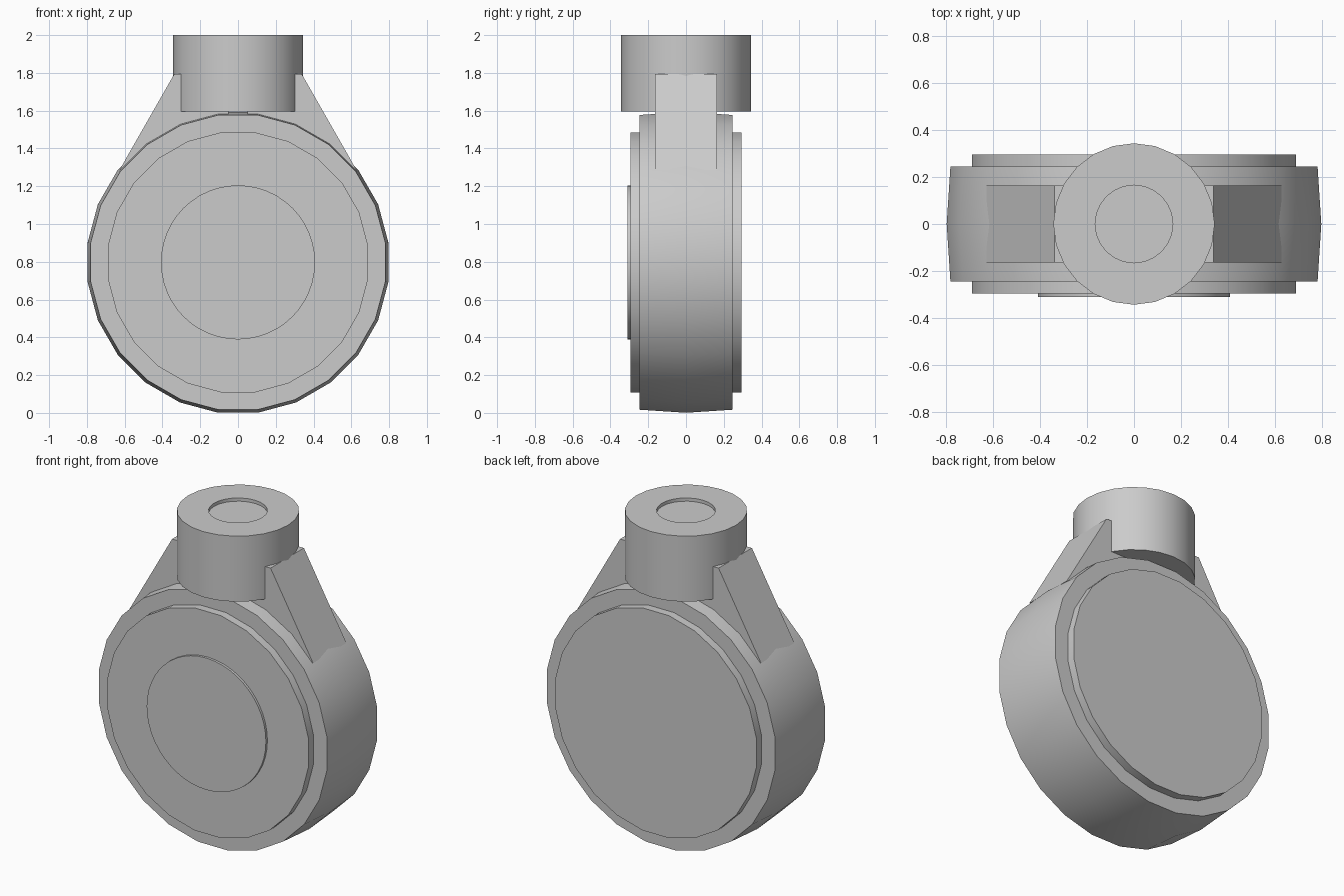
import bpy, bmesh, math
from mathutils import Matrix

cube = bpy.data.objects.get("Cube")
if cube:
    bpy.data.objects.remove(cube, do_unlink=True)

grey = bpy.data.materials.new("plain_grey")
grey.use_nodes = True
colour = (0.6, 0.6, 0.6, 1)
grey.diffuse_color = colour
grey.node_tree.nodes["Principled BSDF"].inputs["Base Color"].default_value = colour

AXLE_Z = 0.797
TO_AXLE = Matrix.Translation((0, 0, AXLE_Z)) @ Matrix.Rotation(math.radians(90), 4, "X")


def finish(bm, name):
    bmesh.ops.recalc_face_normals(bm, faces=bm.faces)
    mesh = bpy.data.meshes.new(name)
    bm.to_mesh(mesh)
    bm.free()
    mesh.materials.append(grey)
    obj = bpy.data.objects.new(name, mesh)
    bpy.context.collection.objects.link(obj)
    bpy.ops.object.select_all(action="DESELECT")
    obj.select_set(True)
    bpy.context.view_layer.objects.active = obj
    bpy.ops.object.shade_smooth_by_angle(angle=math.radians(30))
    return obj


def lathe(name, profile, sides, turn=0.0, matrix=Matrix()):
    """Revolve (radius, height) points about z and cap both ends."""
    bm = bmesh.new()
    step = math.tau / sides
    rings = [[bm.verts.new((r * math.cos((i + turn) * step),
                            r * math.sin((i + turn) * step), h))
              for i in range(sides)] for r, h in profile]
    for low, high in zip(rings, rings[1:]):
        for i in range(sides):
            j = (i + 1) % sides
            bm.faces.new((low[i], low[j], high[j], high[i]))
    bm.faces.new(rings[0])
    bm.faces.new(rings[-1])
    bm.transform(matrix)
    return finish(bm, name)


def arm(name, side):
    """Extrude the sloping fork profile across the wheel width."""
    half = 0.163
    outline = [(0.05, 1.795), (0.337, 1.795), (0.628, 1.285), (0.05, 1.285)]
    bm = bmesh.new()
    face = bm.faces.new([bm.verts.new((side * x, -half, z)) for x, z in outline])
    out = bmesh.ops.extrude_face_region(bm, geom=[face])
    bmesh.ops.translate(bm, vec=(0, 2 * half, 0),
                        verts=[v for v in out["geom"] if isinstance(v, bmesh.types.BMVert)])
    return finish(bm, name)


# Crowned wheel, its raised side faces and the front hub disc
lathe("wheel_tread", [(0.787, -0.245), (0.803, 0), (0.787, 0.245)], 24, 0.5, TO_AXLE)
lathe("wheel_side_faces", [(0.694, -0.295), (0.694, 0.295)], 24, 0.5, TO_AXLE)
lathe("front_hub_disc", [(0.408, 0.28), (0.408, 0.31)], 48, 0, TO_AXLE)

# Mounting collar with a shallow round recess on top
lathe("mounting_collar",
      [(0.343, 1.595), (0.343, 2.0), (0.165, 2.0), (0.165, 1.98)], 24)

# Fork arms joining the collar to the wheel
for side, label in ((1, "left"), (-1, "right")):
    arm(label + "_fork_arm", side)
